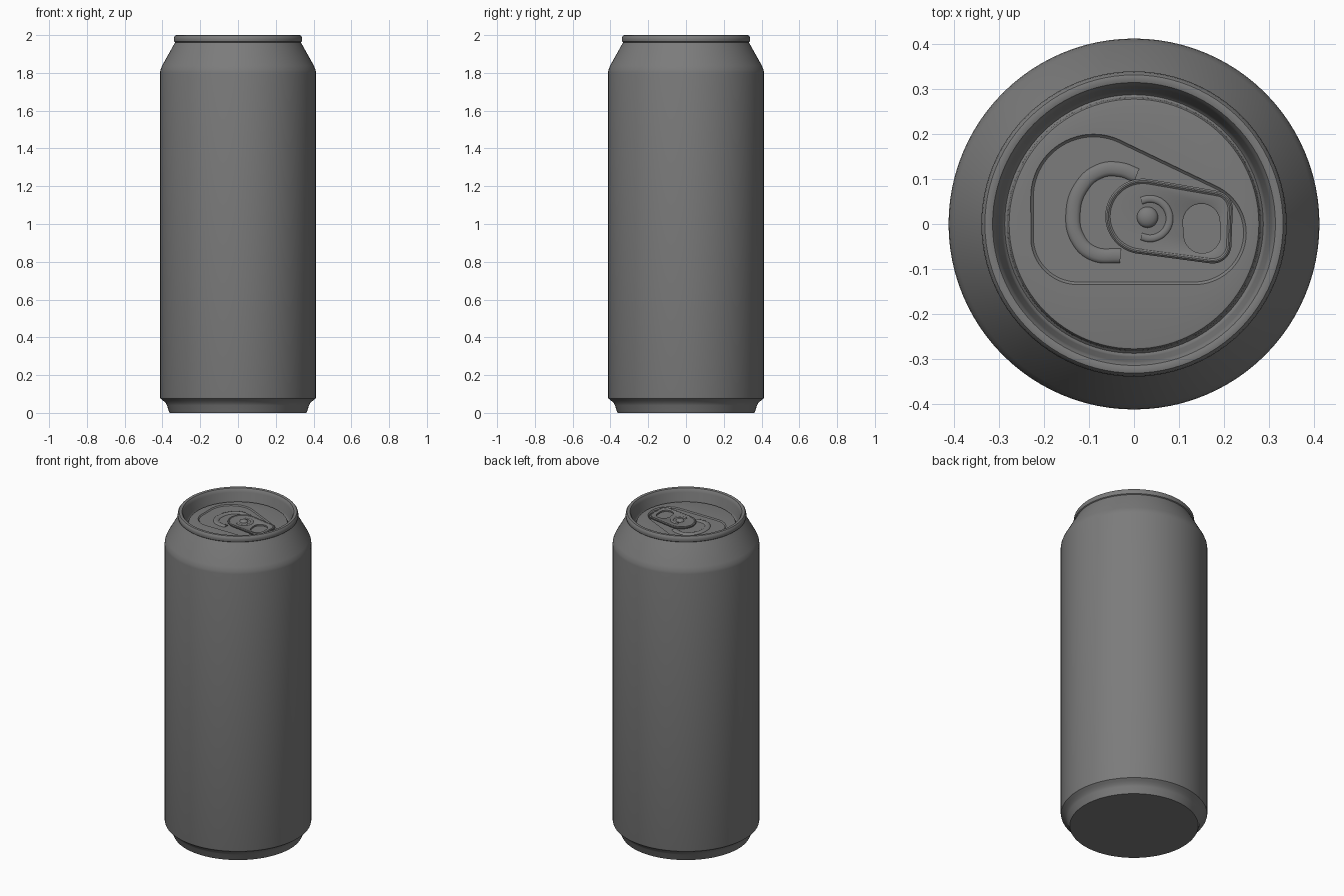
import bpy, bmesh, math
from mathutils import Vector

cube = bpy.data.objects.get("Cube")
if cube:
    bpy.data.objects.remove(cube, do_unlink=True)

# One grey metal for the whole can
GREY = (0.2, 0.2, 0.2, 1.0)
metal = bpy.data.materials.new("grey metal")
metal.use_nodes = True
metal.diffuse_color = GREY
metal.node_tree.nodes["Principled BSDF"].inputs["Base Color"].default_value = GREY

SIDES = 96


def hull(circles, z, inset=0.0, n=SIDES):
    """Loop round the convex outline of some circles (x, y, radius)."""
    loop = []
    for i in range(n):
        a = 2 * math.pi * i / n
        c, s = math.cos(a), math.sin(a)
        x, y, r = max(circles, key=lambda k: k[0] * c + k[1] * s + k[2])
        loop.append(Vector((x + (r - inset) * c, y + (r - inset) * s, z)))
    return loop


def rings(profile):
    """Circular loops from (radius, height) pairs."""
    return [hull([(0, 0, r)], z) for r, z in profile]


def finish(name, mesh, angle=35):
    mesh.materials.clear()
    mesh.materials.append(metal)
    obj = bpy.data.objects.new(name, mesh)
    bpy.context.collection.objects.link(obj)
    bpy.ops.object.select_all(action='DESELECT')
    obj.select_set(True)
    bpy.context.view_layer.objects.active = obj
    bpy.ops.object.shade_smooth_by_angle(angle=math.radians(angle))
    return obj


def skin(name, loops, cap_start=False, cap_end=False, wrap=False, angle=35):
    """Join matching loops with quads, optionally capped or wrapped round."""
    bm = bmesh.new()
    vs = [[bm.verts.new(p) for p in loop] for loop in loops]
    pairs = list(zip(vs, vs[1:])) + ([(vs[-1], vs[0])] if wrap else [])
    n = len(vs[0])
    for a, b in pairs:
        for i in range(n):
            j = (i + 1) % n
            bm.faces.new((a[i], a[j], b[j], b[i]))
    if cap_start:
        bm.faces.new(vs[0][::-1])
    if cap_end:
        bm.faces.new(vs[-1])
    mesh = bpy.data.meshes.new(name)
    bm.to_mesh(mesh)
    bm.free()
    return finish(name, mesh, angle)


def ridge(name, points, radius, height, z):
    """Flattened rounded bead along a smooth path."""
    curve = bpy.data.curves.new(name + " path", 'CURVE')
    curve.dimensions = '3D'
    curve.bevel_depth = radius
    curve.bevel_resolution = 4
    curve.use_fill_caps = True
    spline = curve.splines.new('BEZIER')
    spline.bezier_points.add(len(points) - 1)
    for bp, (x, y) in zip(spline.bezier_points, points):
        bp.co = (x, y, 0)
        bp.handle_left_type = bp.handle_right_type = 'AUTO'
    temp = bpy.data.objects.new(name + " path", curve)
    bpy.context.collection.objects.link(temp)
    bpy.context.view_layer.update()
    dg = bpy.context.evaluated_depsgraph_get()
    mesh = bpy.data.meshes.new_from_object(temp.evaluated_get(dg))
    bpy.data.objects.remove(temp, do_unlink=True)
    for v in mesh.vertices:
        v.co.z = z + v.co.z * height / radius
    return finish(name, mesh, 50)


# Can wall: stepped foot, straight side and tapered neck
skin("can_body", rings([
    (0.362, 0.0), (0.367, 0.01), (0.376, 0.04), (0.384, 0.054), (0.398, 0.066),
    (0.411, 0.076), (0.413, 0.084), (0.413, 1.80), (0.411, 1.815),
    (0.402, 1.838), (0.345, 1.94), (0.333, 1.962)]), cap_start=True, angle=30)

# Lid: rolled rim, chuck wall, groove and sunken teardrop panel
LID = 1.93
panel = [(-0.09, 0.06, 0.14), (-0.125, -0.03, 0.105), (0.135, -0.02, 0.115)]
lid_loops = rings([
    (0.333, 1.962), (0.338, 1.966), (0.340, 1.978), (0.338, 1.990), (0.332, 1.998),
    (0.324, 2.0), (0.315, 1.997), (0.309, 1.988), (0.306, 1.975), (0.296, 1.925),
    (0.293, 1.912), (0.288, 1.907), (0.283, 1.912), (0.281, 1.924),
    (0.278, 1.929), (0.274, LID)])
lid_loops += [hull(panel, LID), hull(panel, LID - 0.003, 0.002),
              hull(panel, LID - 0.006, 0.006)]
skin("lid", lid_loops, cap_end=True)
FLOOR = LID - 0.006

# Raised bead round the mouth
ridge("mouth_bead", [(0.006, 0.108), (-0.03, 0.121), (-0.075, 0.118), (-0.117, 0.083),
                     (-0.136, 0.02), (-0.124, -0.035), (-0.09, -0.066), (-0.03, -0.071)],
      0.016, 0.007, FLOOR)

# Pull tab with curled edge and finger hole
tab = [(0.02, 0.017, 0.084), (0.18, 0.034, 0.04), (0.175, -0.046, 0.042)]
hole = [(0.15, 0.004, 0.041), (0.152, -0.024, 0.041)]
T = FLOOR + 0.004
skin("pull_tab", [
    hull(tab, T, 0.003), hull(tab, T + 0.004), hull(tab, T + 0.010),
    hull(tab, T + 0.014, 0.004), hull(tab, T + 0.014, 0.007),
    hull(tab, T + 0.011, 0.011), hull(hole, T + 0.011, -0.003),
    hull(hole, T + 0.009), hull(hole, T)], wrap=True)

# Curved tongue edge round the rivet
arc = [(0.035 + 0.044 * math.cos(math.radians(a)), 0.012 + 0.044 * math.sin(math.radians(a)))
       for a in range(-115, 116, 23)]
ridge("tab_tongue_edge", arc, 0.008, 0.004, T + 0.011)

# Domed rivet
dome = [(0.024 * math.cos(t), 0.014 * math.sin(t))
        for t in (math.radians(d) for d in (0, 18, 36, 54, 72, 85))]
skin("rivet", [hull([(0.03, 0.015, r)], T + 0.009 + h, n=32) for r, h in dome],
     cap_start=True, cap_end=True)
